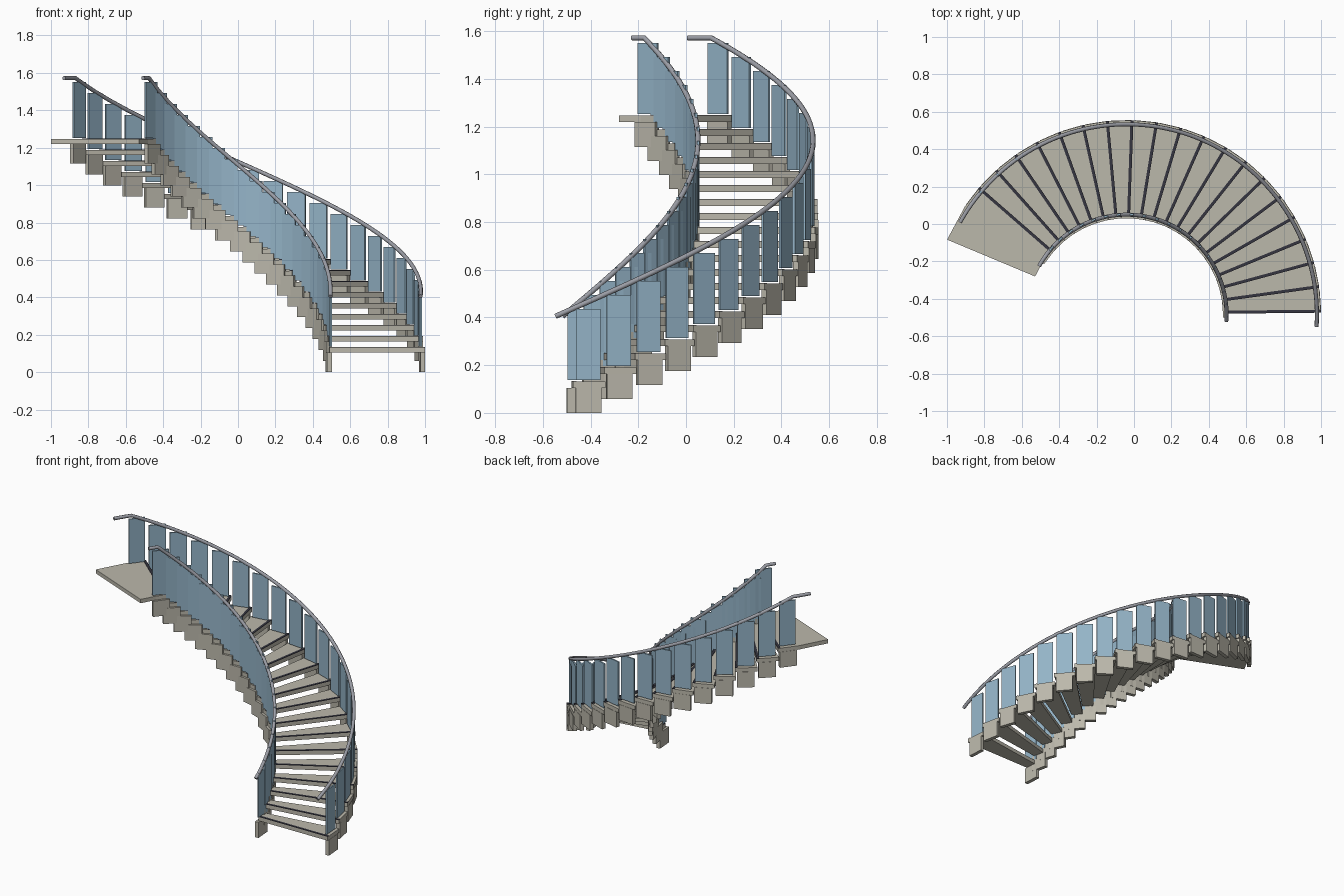
import bpy
import bmesh
from math import sin, cos, radians

cube = bpy.data.objects.get("Cube")
if cube:
    bpy.data.objects.remove(cube)

# Main dimensions of the curved flight
CX, CY = -0.04, -0.485
R_IN, R_OUT = 0.53, 1.04
STEPS, TURN, RISE = 20, 7.28, 0.0587
START, LANDING_END = 0.6, 157.3
BLOCK_H, TREAD_TOP = 0.105, 0.131
SIDES = {"inner": (0.527, 0.535), "outer": (1.027, 1.018)}  # block, rail radii


def material(name, rgb):
    mat = bpy.data.materials.new(name)
    mat.use_nodes = True
    mat.diffuse_color = (*rgb, 1)
    mat.node_tree.nodes["Principled BSDF"].inputs["Base Color"].default_value = (*rgb, 1)
    return mat


STONE = material("stone", (0.5, 0.48, 0.41))
GLASS = material("blue_glass", (0.3, 0.46, 0.58))
METAL = material("rail_metal", (0.33, 0.34, 0.38))
DARK = material("dark_strip", (0.035, 0.035, 0.05))


def polar(radius, angle, z):
    a = radians(angle)
    return (CX + radius * cos(a), CY + radius * sin(a), z)


def add_prism(name, base, height, mat):
    """Extrude a flat outline straight up."""
    bm = bmesh.new()
    face = bm.faces.new([bm.verts.new(p) for p in base])
    top = bmesh.ops.extrude_face_region(bm, geom=[face])
    verts = [v for v in top["geom"] if isinstance(v, bmesh.types.BMVert)]
    bmesh.ops.translate(bm, verts=verts, vec=(0, 0, height))
    bmesh.ops.recalc_face_normals(bm, faces=bm.faces)
    mesh = bpy.data.meshes.new(name)
    bm.to_mesh(mesh)
    bm.free()
    mesh.materials.append(mat)
    obj = bpy.data.objects.new(name, mesh)
    bpy.context.collection.objects.link(obj)
    return obj


def add_wedge(name, a0, a1, z0, z1, mat):
    base = [polar(R_IN, a0, z0), polar(R_OUT, a0, z0),
            polar(R_OUT, a1, z0), polar(R_IN, a1, z0)]
    return add_prism(name, base, z1 - z0, mat)


def add_plate(name, radius, angle, thick, width, z0, z1, mat):
    """Flat upright plate, tangent to the curve."""
    x, y, _ = polar(radius, angle, 0)
    c, s = cos(radians(angle)), sin(radians(angle))
    corners = [(-1, -1), (1, -1), (1, 1), (-1, 1)]
    base = [(x + u * thick / 2 * c - v * width / 2 * s,
             y + u * thick / 2 * s + v * width / 2 * c, z0) for u, v in corners]
    return add_prism(name, base, z1 - z0, mat)


# Treads, dark nosing strips, stringer blocks and glass panels
for k in range(STEPS):
    a, z = START + k * TURN, k * RISE
    mid = a + TURN / 2
    top = z + TREAD_TOP
    add_wedge(f"tread_{k + 1}", a, a + TURN + 0.3, z + BLOCK_H, top, STONE)

    outline = [polar(R_IN, a, top), polar(R_OUT, a, top)]
    dx, dy = -0.016 * sin(radians(a)), 0.016 * cos(radians(a))
    outline += [(x + dx, y + dy, h) for x, y, h in reversed(outline)]
    add_prism(f"nosing_strip_{k + 1}", outline, 0.003, DARK)

    for side, (block_r, rail_r) in SIDES.items():
        add_plate(f"{side}_stringer_block_{k + 1}", block_r, mid, 0.025, 0.108,
                  z, z + BLOCK_H, STONE)
        add_plate(f"{side}_glass_panel_{k + 1}", rail_r, mid, 0.01, 0.104,
                  top + 0.006, top + 0.304, GLASS)

# Landing at the head of the flight
top = (STEPS - 1) * RISE + TREAD_TOP
add_wedge("landing", START + STEPS * TURN, LANDING_END, top - 0.026, top, STONE)

# Handrails: rising helix ending in a level return
RAIL_START, RAIL_LEVEL, RAIL_END = -3.5, 144.5, 151
for side, (_, rail_r) in SIDES.items():
    count = 64
    angles = [RAIL_START + (RAIL_LEVEL - RAIL_START) * i / count for i in range(count + 1)]
    angles += [RAIL_LEVEL + (RAIL_END - RAIL_LEVEL) * i / 3 for i in (1, 2, 3)]
    curve = bpy.data.curves.new(f"{side}_handrail", "CURVE")
    curve.dimensions = "3D"
    curve.bevel_depth = 0.011
    curve.bevel_resolution = 2
    curve.use_fill_caps = True
    spline = curve.splines.new("POLY")
    spline.points.add(len(angles) - 1)
    for point, a in zip(spline.points, angles):
        z = 0.405 + (min(a, RAIL_LEVEL) - RAIL_START) * RISE / TURN * 0.978
        point.co = (*polar(rail_r, a, z), 1)
    spline.use_smooth = True
    curve.materials.append(METAL)
    rail = bpy.data.objects.new(f"{side}_handrail", curve)
    bpy.context.collection.objects.link(rail)
